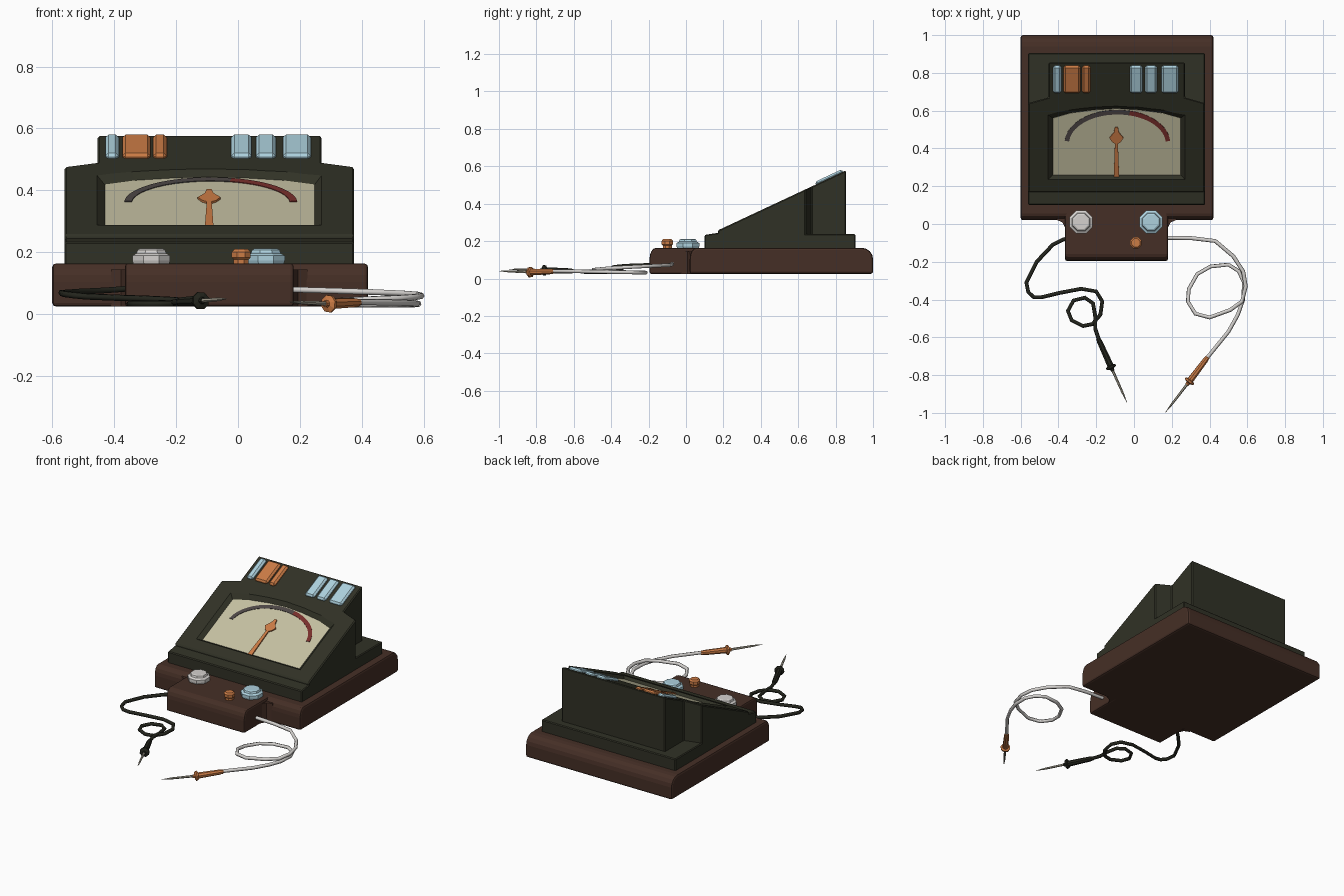
import bpy, bmesh, math
from mathutils import Vector

if "Cube" in bpy.data.objects:
    bpy.data.objects.remove(bpy.data.objects["Cube"])


def material(name, r, g, b):
    m = bpy.data.materials.new(name)
    m.diffuse_color = (r, g, b, 1)
    m.use_nodes = True
    m.node_tree.nodes["Principled BSDF"].inputs["Base Color"].default_value = m.diffuse_color
    return m


BROWN = material("brown_base", .060, .028, .019)
GREEN = material("dark_green", .030, .031, .019)
CREAM = material("cream_dial", .56, .53, .36)
BLUE = material("pale_blue", .42, .64, .73)
ORANGE = material("orange", .60, .20, .06)
WHITE = material("off_white", .66, .64, .62)
METAL = material("probe_metal", .42, .39, .31)
RED = material("dark_red", .19, .028, .024)
GREY = material("dark_grey", .075, .062, .060)
BLACK = material("cable_black", .017, .018, .012)


def finish(name, bm, mat):
    bmesh.ops.recalc_face_normals(bm, faces=bm.faces)
    me = bpy.data.meshes.new(name)
    bm.to_mesh(me)
    bm.free()
    me.materials.append(mat)
    ob = bpy.data.objects.new(name, me)
    bpy.context.collection.objects.link(ob)
    return ob


def loft(name, rings, mat, cut=None):
    """Closed solid through matching rings of points."""
    bm = bmesh.new()
    vs = [[bm.verts.new(p) for p in ring] for ring in rings]
    n = len(vs[0])
    for a, b in zip(vs, vs[1:]):
        for i in range(n):
            j = (i + 1) % n
            bm.faces.new((a[i], a[j], b[j], b[i]))
    bm.faces.new(vs[0])
    bm.faces.new(vs[-1])
    if cut:
        bmesh.ops.recalc_face_normals(bm, faces=bm.faces)
        r = bmesh.ops.bisect_plane(bm, geom=bm.verts[:] + bm.edges[:] + bm.faces[:],
                                   plane_co=cut[0], plane_no=cut[1], clear_outer=True)
        edges = [e for e in r['geom_cut'] if isinstance(e, bmesh.types.BMEdge)]
        bmesh.ops.contextual_create(bm, geom=edges)
    return finish(name, bm, mat)


def bevel(ob, width, seg=1):
    m = ob.modifiers.new("bevel", 'BEVEL')
    m.width, m.segments = width, seg
    m.limit_method, m.angle_limit = 'ANGLE', math.radians(40)


def side_profile(name, pts, x0, x1, mat):
    return loft(name, [[(x, y, z) for y, z in pts] for x in (x0, x1)], mat)


def lathe(name, start, direction, profile, n, mat):
    """Turned part: profile is (distance, radius) along the direction."""
    d = Vector(direction).normalized()
    u = d.orthogonal().normalized()
    v = d.cross(u)
    rings = []
    for t, r in profile:
        c = Vector(start) + d * t
        angs = [2 * math.pi * (i + .5) / n for i in range(n)]
        rings.append([c + (u * math.cos(a) + v * math.sin(a)) * r for a in angs])
    return loft(name, rings, mat)


# Sloped face: plan position and height above it
SLOPE_N = Vector((0, -.468, 1)).normalized()


def on_slope(x, y, h):
    return Vector((x, y, .262 + .468 * (y - .18))) + SLOPE_N * h


def slope_plate(name, pts, h0, h1, mat):
    return loft(name, [[on_slope(x, y, h) for x, y in pts] for h in (h0, h1)], mat)


# Base slab and front tongue with rounded top edges
def rounded(y0, y1, r0, r1, z0=.025, z1=.164):
    pts = [(y0, z0)]
    for i in range(5):
        a = math.pi / 2 * i / 4
        pts.append((y0 + r0 * (1 - math.cos(a)), z1 - .06 * (1 - math.sin(a))))
    for i in range(5):
        a = math.pi / 2 * i / 4
        pts.append((y1 - r1 * (1 - math.sin(a)), z1 - .06 * (1 - math.cos(a))))
    return pts + [(y1, z0)]


bevel(side_profile("base_slab", rounded(.02, 1.0, .035, .06), -.60, .42, BROWN), .012, 2)
bevel(side_profile("base_tongue", rounded(-.195, .2, .035, .06), -.365, .18, BROWN), .01, 2)
for nm, x, s in (("left", -.36, -1), ("right", .175, 1)):
    plan = [(x, .06), (x + s * .05, .06), (x + s * .05, .022), (x + s * .018, .008), (x, -.03)]
    loft("tongue_fillet_" + nm, [[(a, b, z) for a, b in plan] for z in (.025, .145)], BROWN)

# Housing plinth and sloped housing
plinth = side_profile("housing_plinth", [(.10, .15), (.10, .233), (.175, .245), (.26, .237),
                                        (.905, .237), (.905, .15)], -.56, .375, GREEN)
bevel(plinth, .005)
plan = [(-.56, .17), (.375, .17), (.375, .64), (.27, .67),
        (.27, .855), (-.453, .855), (-.453, .67), (-.56, .64)]
housing = loft("housing", [[(x, y, z) for x, y in plan] for z in (.2, 1.0)], GREEN,
               cut=(on_slope(0, .18, 0), SLOPE_N))
bevel(housing, .006)

# Recessed dial window with an arched top
outer = [(-.455, .235), (.27, .235), (.27, .578), (.16, .603), (.03, .618),
         (-.093, .624), (-.215, .618), (-.345, .603), (-.455, .578)]
inner = [(-.43, .252), (.247, .252), (.247, .552), (.147, .580), (.025, .596),
         (-.093, .603), (-.21, .596), (-.332, .580), (-.43, .552)]
above = [(2 * a - c, 2 * b - d) for (a, b), (c, d) in zip(outer, inner)]
cutter = loft("window_cutter", [[on_slope(x, y, h) for x, y in pts] for pts, h in
                                ((inner, -.02), (above, .02))], GREEN)
cutter.hide_render = True
cutter.display_type = 'WIRE'
cutter.hide_set(True)
boo = housing.modifiers.new("window", 'BOOLEAN')
boo.object, boo.operation, boo.solver = cutter, 'DIFFERENCE', 'EXACT'
slope_plate("dial_face", inner, -.026, -.0185, CREAM)


# Two-colour scale arc
def arc(name, a0, a1, mat):
    angs = [math.radians(a0 + (a1 - a0) * i / 12) for i in range(13)]
    ring = lambda a, k: (-.088 + (.268 + k) * math.cos(a), .42 + (.165 + k) * math.sin(a))
    pts = [ring(a, .012) for a in angs] + [ring(a, -.012) for a in reversed(angs)]
    slope_plate(name, pts, -.019, -.016, mat)


arc("scale_arc_red", 4, 76, RED)
arc("scale_arc_grey", 76, 176, GREY)

# Needle with spade head
half = [(.014, .245), (.008, .42), (.022, .428), (.037, .450), (.014, .478), (.008, .505)]
pts = [(-.093 + w, y) for w, y in half] + [(-.093 - w, y) for w, y in reversed(half)]
slope_plate("needle", pts, -.0185, -.011, ORANGE)

# Keys along the top
for i, (x0, x1, mat) in enumerate([(-.428, -.385, BLUE), (-.373, -.283, ORANGE),
                                   (-.274, -.230, ORANGE), (-.022, .044, BLUE),
                                   (.058, .122, BLUE), (.145, .235, BLUE)]):
    k = slope_plate("key_%d" % (i + 1), [(x0, .695), (x1, .695), (x1, .84), (x0, .84)],
                    -.01, .015, mat)
    bevel(k, .01)

# Knobs
knob = [(-.01, .060), (.010, .066), (.026, .066), (.034, .052), (.045, .048), (.049, .040)]
lathe("knob_white", (-.28, .01, .163), (0, 0, 1), knob, 8, WHITE)
lathe("knob_blue", (.09, .01, .163), (0, 0, 1), knob, 8, BLUE)
lathe("button_orange", (.01, -.10, .163), (0, 0, 1),
      [(-.01, .026), (.014, .026), (.020, .033), (.038, .033), (.047, .024)], 8, ORANGE)


# Cables with probes
def cable(name, path, z0, z1, mat, end):
    cu = bpy.data.curves.new(name, 'CURVE')
    cu.dimensions = '3D'
    cu.bevel_depth, cu.bevel_resolution, cu.use_fill_caps = .0105, 1, True
    sp = cu.splines.new('POLY')
    full = path + [end[:2]]
    sp.points.add(len(full) - 1)
    for i, (x, y) in enumerate(full):
        t = i / (len(full) - 1)
        z = z1 + (z0 - z1) * max(0, 1 - 1.7 * t) + (end[2] - z1) * max(0, 4 * t - 3)
        sp.points[i].co = (x, y, z, 1)
    ob = bpy.data.objects.new(name, cu)
    bpy.context.collection.objects.link(ob)
    bpy.ops.object.select_all(action='DESELECT')
    ob.select_set(True)
    bpy.context.view_layer.objects.active = ob
    bpy.ops.object.convert(target='MESH')
    me = bpy.context.object.data
    me.materials.clear()
    me.materials.append(mat)


def probe(name, a, b, c, mat):
    a, b, c = Vector(a), Vector(b), Vector(c)
    L, T = (b - a).length, (c - b).length
    lathe(name + "_handle", a, b - a, [(0, .012), (.02, .015), (L - .012, .018), (L - .008, .029),
                                       (L + .002, .029), (L + .008, .012), (L + .02, .010)], 8, mat)
    lathe(name + "_tip", b, c - b, [(0, .0075), (T * .7, .006), (T, .001)], 6, METAL)


dark = [(-.34, -.075), (-.375, -.082), (-.43, -.11), (-.515, -.20), (-.57, -.31), (-.56, -.36),
        (-.53, -.388), (-.49, -.388), (-.395, -.365), (-.28, -.343), (-.20, -.357), (-.168, -.41),
        (-.178, -.48), (-.22, -.53), (-.27, -.54), (-.33, -.51), (-.35, -.46), (-.32, -.405),
        (-.26, -.39), (-.217, -.42), (-.205, -.49), (-.205, -.555)]
cable("cable_black", dark, .085, .034, BLACK, (-.187, -.61, .04))
probe("probe_black", (-.19, -.605, .04), (-.12, -.76, .044), (-.037, -.945, .050), BLACK)

pale = [(.16, -.073), (.305, -.075), (.43, -.09), (.525, -.17), (.578, -.25), (.592, -.33),
        (.572, -.41), (.51, -.455), (.40, -.495), (.325, -.475), (.285, -.41), (.29, -.345),
        (.335, -.265), (.405, -.225), (.50, -.215), (.555, -.25), (.582, -.31), (.578, -.40),
        (.55, -.48), (.50, -.57)]
cable("cable_white", pale, .080, .032, WHITE, (.39, -.705, .04))
probe("probe_orange", (.39, -.705, .038), (.292, -.835, .034), (.166, -.998, .040), ORANGE)
